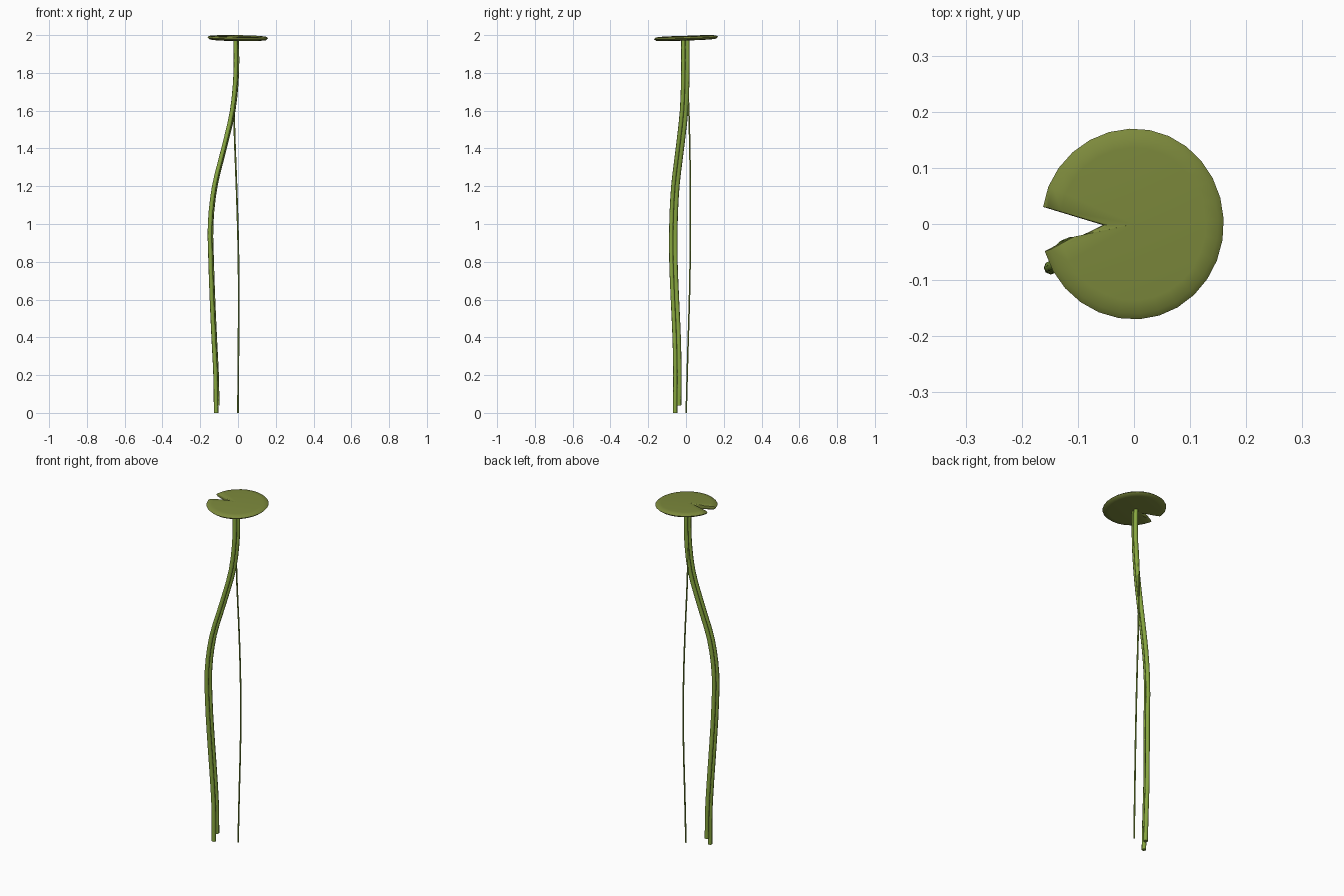
import bpy, bmesh, math

if "Cube" in bpy.data.objects:
    bpy.data.objects.remove(bpy.data.objects["Cube"])


def material(name, rgb):
    m = bpy.data.materials.new(name)
    m.diffuse_color = (*rgb, 1)
    m.use_nodes = True
    m.node_tree.nodes["Principled BSDF"].inputs["Base Color"].default_value = m.diffuse_color
    return m


leaf_green = material("leaf green", (0.202, 0.25, 0.045))
stem_green = material("stem green", (0.245, 0.385, 0.050))


def finish(ob, mat, angle):
    ob.data.materials.append(mat)
    bpy.ops.object.select_all(action='DESELECT')
    ob.select_set(True)
    bpy.context.view_layer.objects.active = ob
    bpy.ops.object.shade_smooth_by_angle(angle=math.radians(angle))


def tube(name, pts, radius, sides, mat, per=3):
    """Round tube swept along smoothly interpolated points, capped at both ends."""
    path = []
    for i in range(len(pts) - 1):
        a, b, c, d = (pts[max(0, min(len(pts) - 1, i + k))] for k in (-1, 0, 1, 2))
        for s in range(per):
            t = s / per
            path.append([0.5 * (2 * q + (r - p) * t + (2 * p - 5 * q + 4 * r - u) * t * t
                                + (3 * q - p - 3 * r + u) * t ** 3)
                         for p, q, r, u in zip(a, b, c, d)])
    path.append(pts[-1])
    bm = bmesh.new()
    rings = [[bm.verts.new((x + radius * math.cos(2 * math.pi * k / sides),
                            y + radius * math.sin(2 * math.pi * k / sides), z))
              for k in range(sides)] for x, y, z in path]
    for lo, hi in zip(rings, rings[1:]):
        for k in range(sides):
            n = (k + 1) % sides
            bm.faces.new((lo[k], lo[n], hi[n], hi[k]))
    bm.faces.new(rings[0][::-1])
    bm.faces.new(rings[-1])
    bmesh.ops.recalc_face_normals(bm, faces=bm.faces)
    me = bpy.data.meshes.new(name)
    bm.to_mesh(me)
    bm.free()
    ob = bpy.data.objects.new(name, me)
    bpy.context.collection.objects.link(ob)
    finish(ob, mat, 50)


# Floating pad: notched disc with a rounded rim, slightly tilted
outline = []
first, last = -math.pi + 0.29, math.pi - 0.18
for i in range(27):
    a = first + (last - first) * i / 26
    outline.append((max(-0.162, 0.166 * math.cos(a)) if math.cos(a) < 0
                    else 0.160 * math.cos(a), 0.170 * math.sin(a)))
outline += [(-0.055, -0.002), (-0.090, -0.019), (-0.113, -0.024)]
bm = bmesh.new()
rings = []
for scale, h in ((0.80, -0.012), (0.94, -0.009), (1.0, 0), (0.94, 0.008), (0.80, 0.010)):
    rings.append([bm.verts.new((x * scale, y * scale,
                                1.985 + h + 0.035 * y * scale - 0.015 * x * scale))
                  for x, y in outline])
n = len(outline)
for lo, hi in zip(rings, rings[1:]):
    for k in range(n):
        bm.faces.new((lo[k], lo[(k + 1) % n], hi[(k + 1) % n], hi[k]))
for ring, z in ((rings[0], 1.973), (rings[-1], 1.996)):
    centre = bm.verts.new((0, 0, z))
    for k in range(n):
        bm.faces.new((ring[k], ring[(k + 1) % n], centre))
bmesh.ops.recalc_face_normals(bm, faces=bm.faces)
me = bpy.data.meshes.new("lily_pad")
bm.to_mesh(me)
bm.free()
pad = bpy.data.objects.new("lily_pad", me)
bpy.context.collection.objects.link(pad)
finish(pad, leaf_green, 50)

# Twin stalks running side by side down from the pad
spine = [(-0.115, -0.048, 0.0), (-0.118, -0.046, 0.2), (-0.128, -0.050, 0.4),
         (-0.137, -0.059, 0.6), (-0.144, -0.067, 0.8), (-0.147, -0.067, 1.0),
         (-0.125, -0.057, 1.2), (-0.076, -0.033, 1.4), (-0.030, -0.011, 1.6),
         (-0.011, -0.004, 1.8), (-0.012, -0.004, 1.98)]
for name, dx, dy, bottom in (("front_stalk", -0.001, -0.010, 0.0),
                             ("back_stalk", 0.005, 0.011, 0.04)):
    tube(name, [(x + dx, y + dy, max(z, bottom)) for x, y, z in spine],
         0.0118, 8, stem_green)

# Thin hanging root
tube("thin_root", [(0, 0.001, 0), (0.002, 0.009, 0.3), (0.004, 0.018, 0.6), (0.001, 0.023, 0.9),
                   (-0.008, 0.023, 1.2), (-0.019, 0.018, 1.5), (-0.020, 0.011, 1.7),
                   (-0.012, 0.005, 1.85)], 0.0046, 6, stem_green)
